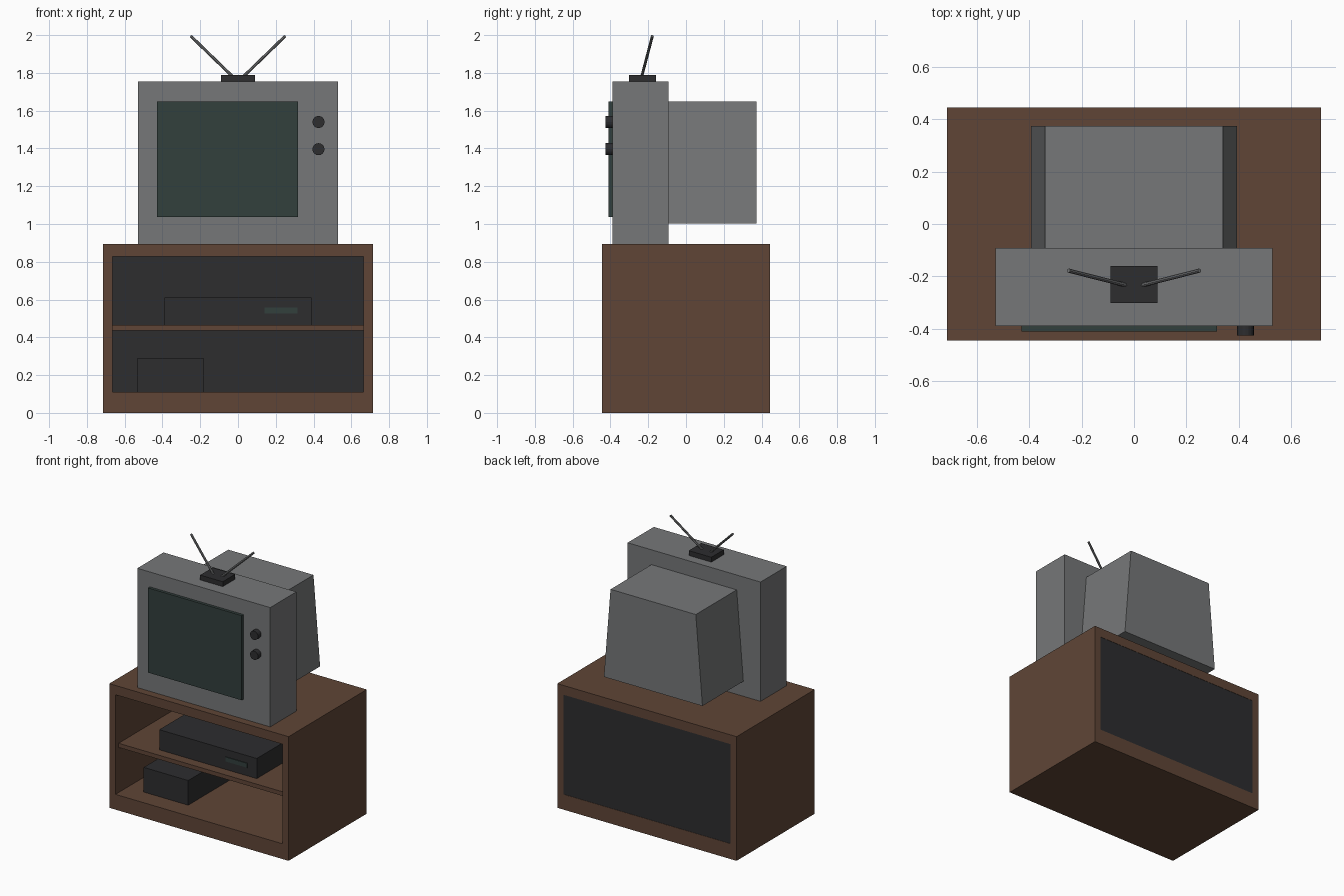
import bpy, bmesh
from mathutils import Vector

if "Cube" in bpy.data.objects:
    bpy.data.objects.remove(bpy.data.objects["Cube"])


def material(name, r, g, b):
    m = bpy.data.materials.new(name)
    m.diffuse_color = (r, g, b, 1)
    m.use_nodes = True
    m.node_tree.nodes["Principled BSDF"].inputs["Base Color"].default_value = m.diffuse_color
    return m


WOOD = material("wood", 0.115, 0.06, 0.037)
DARK = material("dark_plastic", 0.026, 0.026, 0.028)
GREY = material("grey_plastic", 0.18, 0.185, 0.19)
GLASS = material("screen_glass", 0.032, 0.05, 0.046)


def prism(name, profile, y0, y1, mat, hole=None):
    """Extrude an x-z outline along y, optionally with a matching hole."""
    bm = bmesh.new()
    loops = [[[bm.verts.new((x, y, z)) for x, z in pts] for y in (y0, y1)]
             for pts in ([profile, hole] if hole else [profile])]
    n = len(profile)
    for front, back in loops:
        for i in range(n):
            j = (i + 1) % n
            bm.faces.new((front[i], front[j], back[j], back[i]))
    for k in range(2):
        if hole:
            a, b = loops[0][k], loops[1][k]
            for i in range(n):
                j = (i + 1) % n
                bm.faces.new((a[i], a[j], b[j], b[i]))
        else:
            bm.faces.new(loops[0][k])
    bmesh.ops.recalc_face_normals(bm, faces=bm.faces)
    me = bpy.data.meshes.new(name)
    bm.to_mesh(me)
    bm.free()
    me.materials.append(mat)
    ob = bpy.data.objects.new(name, me)
    bpy.context.collection.objects.link(ob)
    return ob


def rect(x0, x1, z0, z1):
    return [(x0, z0), (x1, z0), (x1, z1), (x0, z1)]


def box(name, x0, x1, y0, y1, z0, z1, mat):
    return prism(name, rect(x0, x1, z0, z1), y0, y1, mat)


def rod(name, start, end, radius, sides, mat):
    a, b = Vector(start), Vector(end)
    bpy.ops.mesh.primitive_cylinder_add(vertices=sides, radius=radius,
                                        depth=(b - a).length, location=(a + b) / 2)
    ob = bpy.context.object
    ob.name = name
    ob.rotation_euler = (b - a).to_track_quat('Z', 'Y').to_euler()
    ob.data.materials.append(mat)
    return ob


# Cabinet: open frame, back panel and shelf
opening = rect(-0.665, 0.665, 0.11, 0.828)
prism("cabinet_frame", rect(-0.715, 0.715, 0, 0.895), -0.445, 0.445, WOOD, opening)
box("cabinet_back_panel", -0.665, 0.665, 0.42, 0.443, 0.11, 0.828, DARK)
box("cabinet_shelf", -0.665, 0.665, -0.41, 0.42, 0.435, 0.465, WOOD)

# Devices on the shelves
box("video_player", -0.39, 0.388, -0.34, 0.21, 0.465, 0.61, DARK)
box("video_player_display", 0.14, 0.315, -0.345, -0.34, 0.525, 0.557, GLASS)
box("lower_shelf_box", -0.535, -0.18, -0.31, 0.22, 0.11, 0.288, DARK)

# Television: front housing, tapered rear housing, screen
box("television_housing", -0.53, 0.53, -0.39, -0.092, 0.895, 1.755, GREY)
prism("television_rear", [(-0.393, 1.003), (0.393, 1.003), (0.34, 1.648), (-0.34, 1.648)],
      -0.092, 0.374, GREY)
box("screen", -0.43, 0.317, -0.411, -0.39, 1.038, 1.648, GLASS)

# Control knobs
for label, z in (("upper", 1.54), ("lower", 1.396)):
    rod(f"{label}_knob", (0.426, -0.39, z), (0.426, -0.426, z), 0.032, 16, DARK)

# Antenna base and its two rods
box("antenna_base", -0.09, 0.09, -0.302, -0.16, 1.755, 1.79, DARK)
for label, s in (("left", -1), ("right", 1)):
    rod(f"{label}_antenna_rod", (s * 0.03, -0.234, 1.782), (s * 0.25, -0.178, 1.995),
        0.008, 8, GREY)
